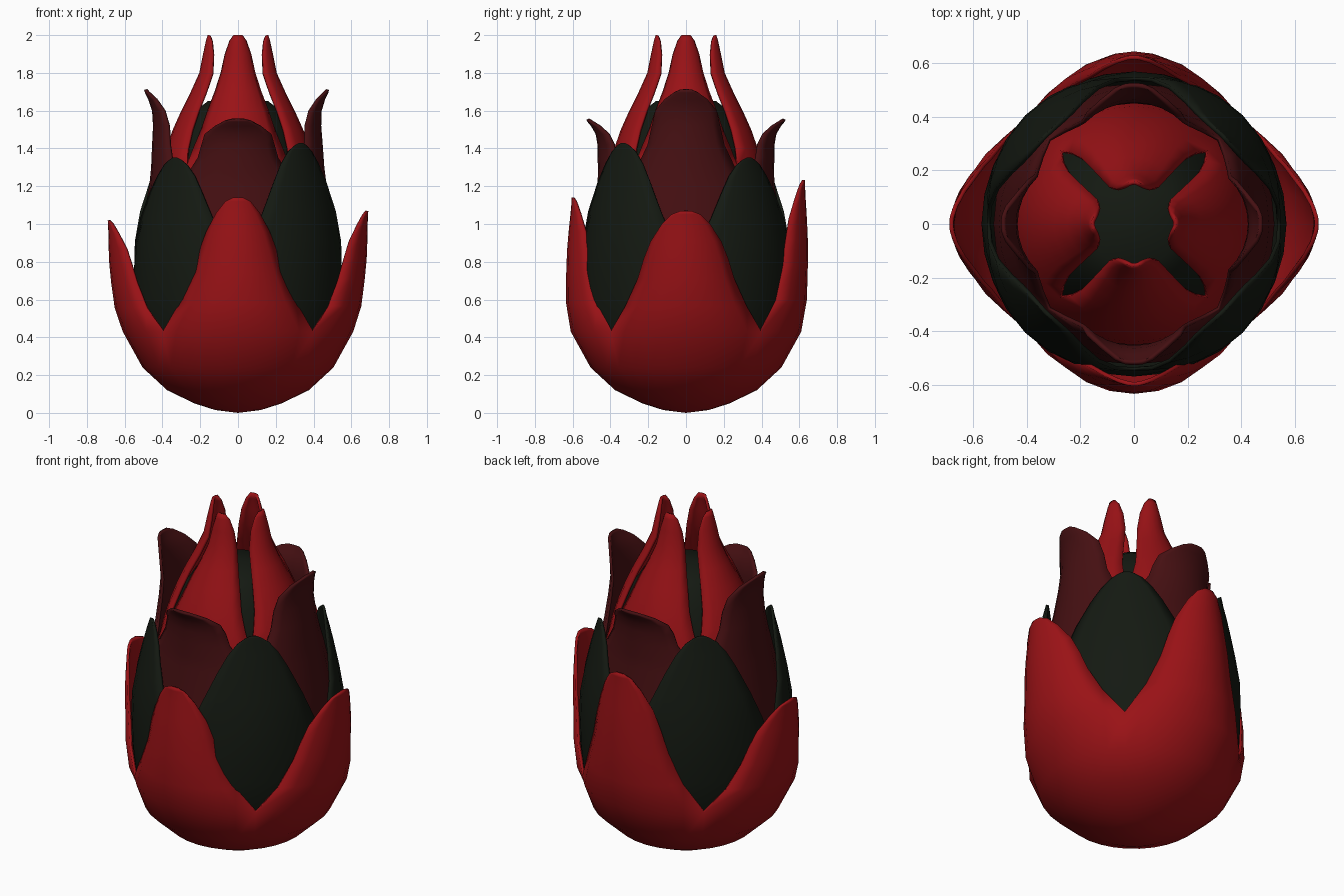
import bpy, bmesh, math

SEG = 8  # strips across each petal


def material(name, rgb):
    m = bpy.data.materials.new(name)
    m.diffuse_color = (*rgb, 1)
    return m


red = material("red", (0.32, 0.006, 0.008))
maroon = material("maroon", (0.06, 0.005, 0.006))
green = material("dark_green", (0.007, 0.010, 0.006))


def whorl(name, mat, bowl, blade, petals, turn, thick=0.015):
    """Four petals growing from one bowl.
    bowl: (z, radius); blade: (z, centre radius, edge radius, half angle in degrees)
    petals: (height scale, tip lean) for each petal, counter-clockwise from +x."""
    bm = bmesh.new()
    z0, tip = blade[0][0], blade[-1][0]
    for i, (scale, lean) in enumerate(petals):
        mid = math.radians(turn + 90 * i)
        rows = [(z, r, r, 45) for z, r in bowl]
        for z, rc, re, a in blade:
            t = (z - z0) / (tip - z0)
            rows.append((z0 + (z - z0) * scale, rc + lean * t, re + lean * t, a))
        grid = []
        for z, rc, re, a in rows:
            line = []
            for j in range(SEG + 1):
                u = 2 * j / SEG - 1
                r = rc + (re - rc) * u * u
                ang = mid + math.radians(a) * u
                line.append(bm.verts.new((r * math.cos(ang), r * math.sin(ang), z)))
            grid.append(line)
        for lo, hi in zip(grid, grid[1:]):
            for j in range(SEG):
                bm.faces.new((lo[j], lo[j + 1], hi[j + 1], hi[j]))
    bmesh.ops.remove_doubles(bm, verts=bm.verts, dist=0.0005)
    me = bpy.data.meshes.new(name)
    bm.to_mesh(me)
    bm.free()
    me.materials.append(mat)
    ob = bpy.data.objects.new(name, me)
    bpy.context.collection.objects.link(ob)
    if thick:
        s = ob.modifiers.new("thickness", 'SOLIDIFY')
        s.thickness, s.offset = thick, -1
    bpy.ops.object.select_all(action='DESELECT')
    bpy.context.view_layer.objects.active = ob
    ob.select_set(True)
    bpy.ops.object.shade_smooth_by_angle(angle=math.radians(40))
    return ob


# Outer red petals: right, back, left, front
whorl("outer_petals", red,
      [(0, 0), (0.015, 0.12), (0.05, 0.23), (0.12, 0.375), (0.24, 0.505)],
      [(0.43, 0.61, 0.565, 45), (0.58, 0.64, 0.57, 33.5), (0.74, 0.645, 0.57, 25.5),
       (0.86, 0.645, 0.575, 21.5), (0.96, 0.64, 0.58, 17.5), (1.06, 0.633, 0.60, 11.5),
       (1.12, 0.63, 0.617, 6.5), (1.14, 0.63, 0.628, 2.5)],
      [(0.90, 0.06), (1.13, 0.0), (0.83, 0.06), (1.0, -0.025)], 0)

# Dark green petals on the diagonals
whorl("middle_petals", green,
      [(0.03, 0), (0.07, 0.22), (0.14, 0.36), (0.26, 0.48), (0.42, 0.55), (0.6, 0.57)],
      [(0.75, 0.575, 0.55, 45), (0.9, 0.57, 0.55, 38), (1.05, 0.545, 0.535, 30.5),
       (1.2, 0.515, 0.505, 22.5), (1.29, 0.495, 0.485, 16.5), (1.35, 0.48, 0.475, 10.5),
       (1.38, 0.475, 0.472, 5), (1.39, 0.472, 0.472, 2)],
      [(0.94, 0), (1.06, 0), (0.94, 0), (1.06, 0)], 45)

# Maroon petals with flared tips; the side pair is taller
whorl("flared_petals", maroon,
      [(0.06, 0), (0.12, 0.25), (0.26, 0.42), (0.5, 0.51), (0.8, 0.525), (1.0, 0.505)],
      [(1.2, 0.47, 0.455, 45), (1.3, 0.46, 0.435, 37), (1.42, 0.455, 0.42, 29.5),
       (1.52, 0.45, 0.415, 26.5), (1.6, 0.455, 0.43, 23), (1.66, 0.475, 0.455, 15),
       (1.695, 0.493, 0.485, 8), (1.71, 0.497, 0.495, 4)],
      [(1, -0.015), (0.69, 0.03), (1, 0), (0.69, 0.03)], 0)

# Inner red petals closing to tall tips
whorl("inner_petals", red,
      [(0.09, 0), (0.16, 0.25), (0.32, 0.4), (0.6, 0.47), (0.9, 0.47), (1.15, 0.44)],
      [(1.3, 0.41, 0.39, 45), (1.4, 0.38, 0.36, 41.5), (1.5, 0.345, 0.315, 38.5),
       (1.6, 0.30, 0.268, 37.5), (1.7, 0.25, 0.212, 36), (1.8, 0.205, 0.165, 34),
       (1.9, 0.185, 0.15, 28), (1.97, 0.17, 0.148, 18), (2.0, 0.16, 0.155, 9)],
      [(1, 0)] * 4, 0)

# Dark green closed heart of the bud
whorl("bud_core", green,
      [(0.12, 0), (0.2, 0.25), (0.36, 0.37), (0.7, 0.43), (1.1, 0.41)],
      [(1.3, 0.365, 0.365, 45), (1.4, 0.335, 0.335, 45), (1.5, 0.295, 0.295, 45),
       (1.6, 0.235, 0.225, 45), (1.65, 0.165, 0.16, 45), (1.67, 0.0, 0.0, 45)],
      [(1, 0)] * 4, 45, 0)
